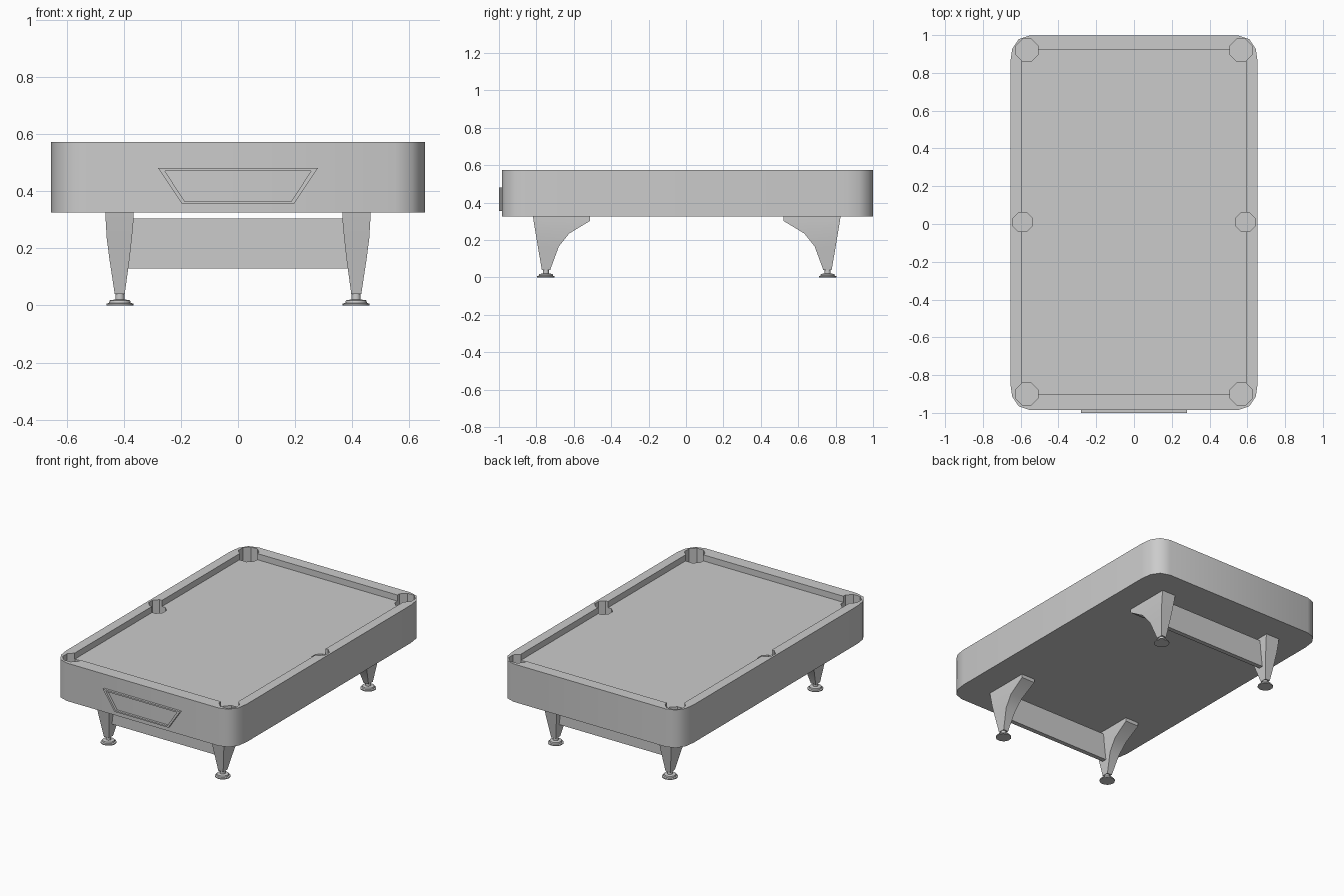
import bpy
import bmesh
import math

cube = bpy.data.objects.get("Cube")
if cube:
    bpy.data.objects.remove(cube, do_unlink=True)

grey = bpy.data.materials.new("plain grey")
grey.use_nodes = True
grey.diffuse_color = (0.6, 0.6, 0.6, 1)
grey.node_tree.nodes["Principled BSDF"].inputs["Base Color"].default_value = (0.6, 0.6, 0.6, 1)

CY = 0.007                      # table centre along y
BOTTOM, TOP, BED = 0.325, 0.573, 0.533


def finish(name, bm, angle=None):
    """Turn a bmesh into a named object, smooth below the angle if given."""
    bmesh.ops.recalc_face_normals(bm, faces=bm.faces)
    mesh = bpy.data.meshes.new(name)
    bm.to_mesh(mesh)
    bm.free()
    mesh.materials.append(grey)
    obj = bpy.data.objects.new(name, mesh)
    bpy.context.collection.objects.link(obj)
    if angle:
        smooth(obj, angle)
    return obj


def activate(obj):
    bpy.ops.object.select_all(action='DESELECT')
    obj.select_set(True)
    bpy.context.view_layer.objects.active = obj


def smooth(obj, angle):
    activate(obj)
    bpy.ops.object.shade_smooth_by_angle(angle=math.radians(angle))


def loft(bm, rings):
    """Skin a closed solid through rings of equal length."""
    loops = [[bm.verts.new(p) for p in ring] for ring in rings]
    n = len(loops[0])
    for a, b in zip(loops, loops[1:]):
        for i in range(n):
            j = (i + 1) % n
            bm.faces.new((a[i], a[j], b[j], b[i]))
    bm.faces.new(loops[0][::-1])
    bm.faces.new(loops[-1])


def box(name, x0, x1, y0, y1, z0, z1):
    bm = bmesh.new()
    loft(bm, [[(x0, y0, z), (x1, y0, z), (x1, y1, z), (x0, y1, z)] for z in (z0, z1)])
    return finish(name, bm)


def prism(name, cx, cy, radius, sides, z0, z1):
    bm = bmesh.new()
    turns = [math.tau * (i + 0.5) / sides for i in range(sides)]
    loft(bm, [[(cx + radius * math.cos(t), cy + radius * math.sin(t), z) for t in turns]
              for z in (z0, z1)])
    return finish(name, bm)


def cut(obj, cutter):
    cutter.hide_render = True
    mod = obj.modifiers.new("cut", 'BOOLEAN')
    mod.operation = 'DIFFERENCE'
    mod.solver = 'EXACT'
    mod.object = cutter
    activate(obj)
    bpy.ops.object.modifier_apply(modifier=mod.name)
    bpy.data.objects.remove(cutter, do_unlink=True)


# Cabinet with rounded corners
corner = [(0.655, 0.85), (0.645, 0.92), (0.61, 0.972), (0.55, 0.992)]
outline = []
for sx, sy in ((1, 1), (-1, 1), (-1, -1), (1, -1)):
    pts = corner if sx * sy > 0 else corner[::-1]
    outline += [(sx * x, CY + sy * y) for x, y in pts]
bm = bmesh.new()
loft(bm, [[(x, y, z) for x, y in outline] for z in (BOTTOM, TOP)])
cabinet = finish("cabinet", bm)

# Sunken bed and six pockets
cut(cabinet, box("bed_cutter", -0.593, 0.593, -0.903, 0.924, BED, TOP + 0.1))
for sx in (-1, 1):
    for y, radius in ((-0.9, 0.063), (0.01, 0.055), (0.92, 0.063)):
        x = 0.59 if radius < 0.06 else 0.567
        cut(cabinet, prism("pocket_cutter", sx * x, y, radius, 8, 0.46, TOP + 0.1))
smooth(cabinet, 40)

# Raised tapered frame on the front
bm = bmesh.new()
outer = [(-0.28, 0.481), (0.28, 0.481), (0.195, 0.355), (-0.195, 0.355)]
inner = [(-0.256, 0.471), (0.256, 0.471), (0.186, 0.364), (-0.186, 0.364)]
rings = [[bm.verts.new((x, y, z)) for x, z in loop]
         for loop, y in ((outer, -0.98), (outer, -1), (inner, -1), (inner, -0.98))]
for k in range(4):
    a, b = rings[k], rings[(k + 1) % 4]
    for i in range(4):
        j = (i + 1) % 4
        bm.faces.new((a[i], a[j], b[j], b[i]))
finish("front_frame", bm)

# Leg side profile: height, outer y, inner y, inner x, outer x
leg_rows = [(0.04, 0.775, 0.73, 0.397, 0.432),
            (0.165, 0.796, 0.684, 0.38, 0.451),
            (0.235, 0.808, 0.628, 0.372, 0.46),
            (0.302, 0.819, 0.517, 0.366, 0.464),
            (0.33, 0.823, 0.517, 0.366, 0.464)]
# Foot lathe profile: radius, height
foot_profile = [(0.047, 0), (0.047, 0.006), (0.038, 0.009), (0.036, 0.018),
                (0.016, 0.021), (0.016, 0.045)]

for sy, end in ((-1, "front"), (1, "back")):
    for sx, side in ((-1, "right"), (1, "left")):
        bm = bmesh.new()
        loft(bm, [[(sx * xi, 0.004 + sy * yo, z), (sx * xo, 0.004 + sy * yo, z),
                   (sx * xo, 0.004 + sy * yi, z), (sx * xi, 0.004 + sy * yi, z)]
                  for z, yo, yi, xi, xo in leg_rows])
        finish(f"{end}_{side}_leg", bm, 25)

        bm = bmesh.new()
        loft(bm, [[(sx * 0.414 + r * math.cos(math.tau * i / 16),
                    0.004 + sy * 0.753 + r * math.sin(math.tau * i / 16), z)
                   for i in range(16)] for r, z in foot_profile])
        finish(f"{end}_{side}_foot", bm, 30)

    # Cross panel between the legs
    y = 0.004 + sy * 0.745
    box(f"{end}_cross_panel", -0.39, 0.39, y - 0.015, y + 0.015, 0.13, 0.305)
